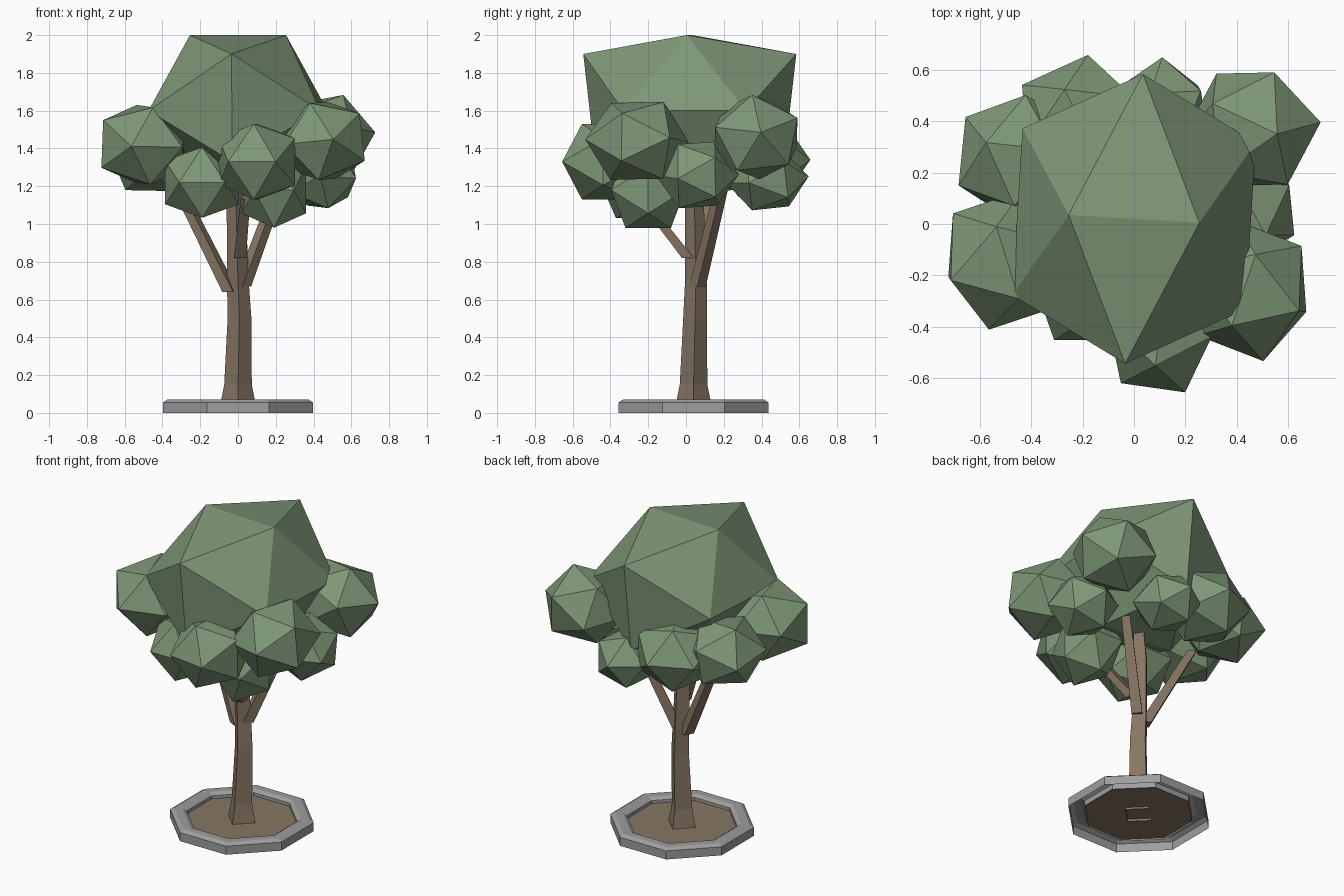
import bpy, bmesh, math
from mathutils import Vector, Euler, Matrix

if "Cube" in bpy.data.objects:
    bpy.data.objects.remove(bpy.data.objects["Cube"])


def material(name, rgb):
    m = bpy.data.materials.new(name)
    m.use_nodes = True
    m.diffuse_color = (*rgb, 1)
    m.node_tree.nodes["Principled BSDF"].inputs["Base Color"].default_value = (*rgb, 1)
    return m


leaf = material("leaf green", (0.21, 0.31, 0.185))
bark = material("bark brown", (0.24, 0.18, 0.125))
stone = material("stone grey", (0.34, 0.34, 0.34))


def finish(bm, name, mat):
    bmesh.ops.recalc_face_normals(bm, faces=bm.faces)
    mesh = bpy.data.meshes.new(name)
    bm.to_mesh(mesh)
    bm.free()
    mesh.materials.append(mat)
    bpy.context.collection.objects.link(bpy.data.objects.new(name, mesh))


def ring(bm, center, radius, sides, turn):
    return [bm.verts.new(Vector(center) + radius * Vector((math.cos(a), math.sin(a), 0)))
            for a in (turn + math.tau * i / sides for i in range(sides))]


def loft(name, mat, sections, sides, turn=0.0, caps=(0, -1)):
    """Skin a stack of (center, radius) sections; caps lists the rings to fill."""
    bm = bmesh.new()
    rings = [ring(bm, c, r, sides, turn) for c, r in sections]
    for k in caps:
        bm.faces.new(rings[k])
    for a, b in zip(rings, rings[1:]):
        for i in range(sides):
            j = (i + 1) % sides
            bm.faces.new((a[i], a[j], b[j], b[i]))
    finish(bm, name, mat)


def hull(name, points):
    """Faceted leaf mass wrapped around a set of points."""
    bm = bmesh.new()
    for p in points:
        bm.verts.new(p)
    bmesh.ops.convex_hull(bm, input=bm.verts)
    finish(bm, name, leaf)


# Octagonal planter, open underneath, and the soil inside it
CY = 0.04
eighth = math.pi / 8
rim = [(0.43, 0), (0.43, 0.055), (0.405, 0.07), (0.355, 0.07), (0.33, 0.055), (0.33, 0.02)]
loft("planter_rim", stone, [((0, CY, z), r) for r, z in rim], 8, eighth, caps=())
loft("soil", bark, [((0, CY, 0.03), 0.329), ((0, CY, 0.036), 0.329)], 8, eighth)

# Four-sided trunk, flared at the foot and slightly crooked
trunk = [((0, CY, 0.015), 0.1), ((0, CY, 0.15), 0.073), ((0.008, 0.048, 0.5), 0.063),
         ((0, 0.052, 0.68), 0.058), ((-0.01, 0.045, 1.1), 0.05), ((0, 0.04, 1.3), 0.04)]
loft("trunk", bark, trunk, 4, caps=(-1,))

# Branches
for side, start, end, turn in [
        ("right", (-0.04, 0.05, 0.64), (-0.31, 0.15, 1.18), 0.3),
        ("left", (0.025, 0.06, 0.67), (0.22, 0.19, 1.2), 0),
        ("front", (0.01, 0.01, 0.82), (0.04, -0.23, 1.13), math.pi / 4)]:
    loft(side + "_branch", bark, [(start, 0.045), (end, 0.036)], 4, turn)

# Large crown: a stretched twenty-sided solid with an edge on top
half = [(0.255, 0, 2.0), (0, 0.565, 1.9), (0.455, 0.325, 1.6),
        (0.455, -0.325, 1.6), (0, 0.5, 1.33), (0.25, 0, 1.22)]
yaw = Euler((0, 0, math.radians(-3.5))).to_matrix()
hull("crown", [yaw @ Vector((s * x, s * y, z)) + Vector((0, 0.02, 0))
               for x, y, z in half for s in (1, -1)])

# Unit twenty-sided solid with one edge on top, running along x
PHI = (1 + math.sqrt(5)) / 2
unit = []
for s in (1, -1):
    for t in (1, -1):
        unit += [Vector(p).normalized() for p in
                 ((s, 0, t * PHI), (0, s * PHI, t), (s * PHI, t, 0))]


def clump(name, center, radii, a, b):
    """Leaf clump whose neighbouring corners point along a and b."""
    a, b = Vector(a).normalized(), Vector(b).normalized()
    mid, along = (a + b).normalized(), (b - a).normalized()
    turn = Matrix((along, mid.cross(along), mid)).transposed()
    scale = Matrix.Diagonal(radii)
    hull(name, [Vector(center) + scale @ (turn @ p) for p in unit])


# Smaller leaf clumps around the crown: center, radii, two corner directions
clump("right_front_clump", (-0.50, -0.14, 1.42), (0.27, 0.28, 0.24), (-5, -26, 0), (-24, -5, -15))
clump("front_low_clump", (-0.19, -0.24, 1.22), (0.23, 0.25, 0.22), (-14, -22, 0), (14, -22, 0))
clump("front_clump", (0.10, -0.41, 1.33), (0.24, 0.27, 0.235), (-15, -19, 0), (11, -25, 0))
clump("left_front_clump", (0.45, -0.26, 1.44), (0.26, 0.28, 0.24), (2, -27, 3), (24, -4, -13))
clump("bottom_clump", (0.19, -0.20, 1.18), (0.20, 0.23, 0.235), (0, -1, -2), (0, 1, -2))
clump("left_back_clump", (0.46, 0.37, 1.46), (0.27, 0.26, 0.24), (26, 3, 0), (6, -2, 22))
clump("left_low_clump", (0.44, 0.06, 1.26), (0.21, 0.22, 0.20), (19, -10, -2), (19, 10, 11))
clump("back_low_clump", (0.11, 0.43, 1.235), (0.20, 0.22, 0.18), (0, 22, 2), (-5, 8, 20))
clump("back_clump", (-0.21, 0.40, 1.34), (0.27, 0.26, 0.23), (-22, 14, 0), (3, 24, 0))
clump("right_back_clump", (-0.45, 0.26, 1.36), (0.26, 0.26, 0.22), (-21, 15, -2), (-23, -10, 3))
